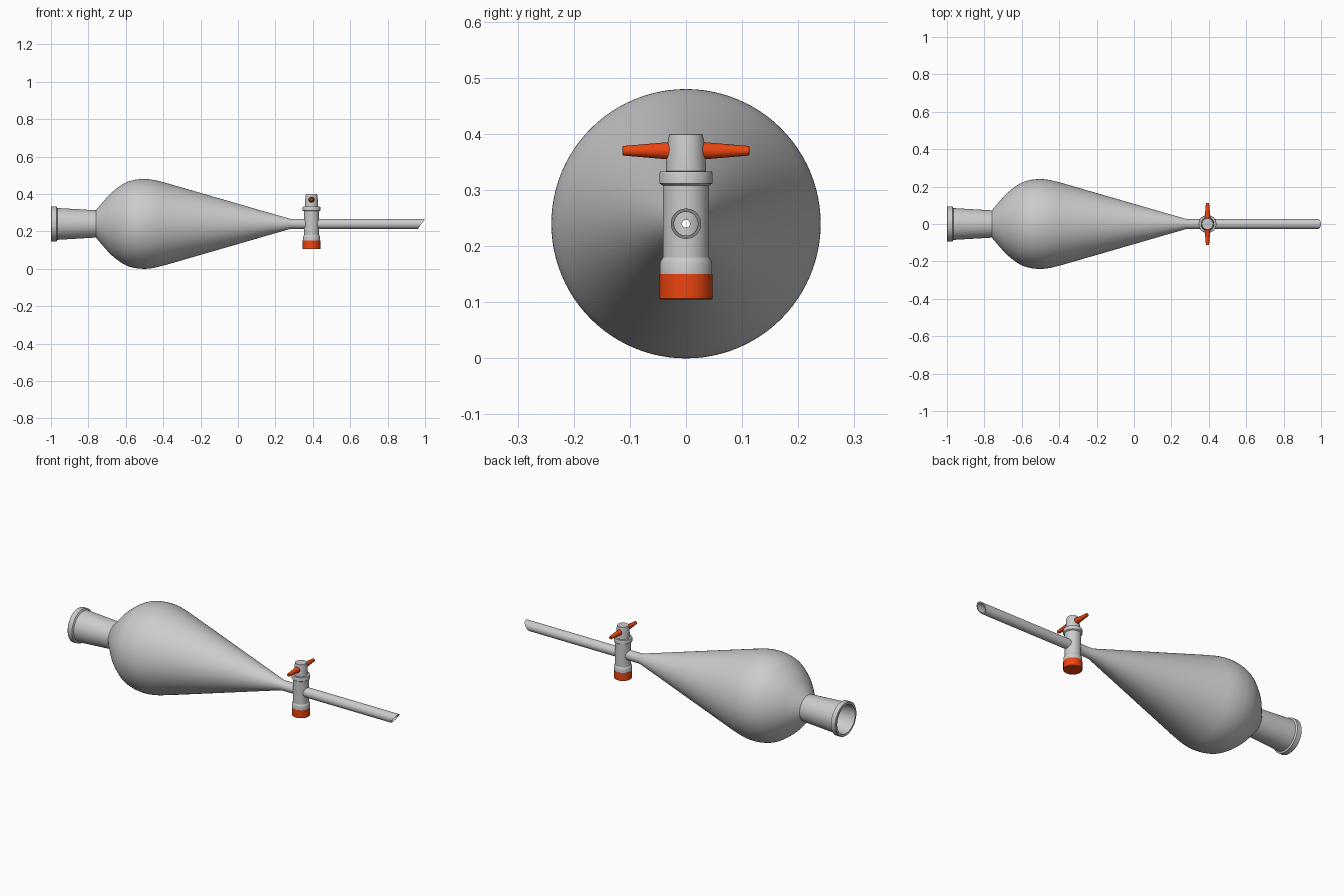
import bpy, bmesh, math
from mathutils import Vector, Matrix

if "Cube" in bpy.data.objects:
    bpy.data.objects.remove(bpy.data.objects["Cube"])

AXIS_Z = 0.24      # height of the funnel axis
VALVE_X = 0.393    # position of the stopcock
WALL = 0.0065

orange = bpy.data.materials.new("orange_plastic")
orange.diffuse_color = (0.85, 0.06, 0.005, 1)
orange.use_nodes = True
orange.node_tree.nodes["Principled BSDF"].inputs["Base Color"].default_value = orange.diffuse_color


def smooth(obj, angle=30):
    bpy.ops.object.select_all(action='DESELECT')
    obj.select_set(True)
    bpy.context.view_layer.objects.active = obj
    bpy.ops.object.shade_smooth_by_angle(angle=math.radians(angle))


def lathe(name, profile, axis='Z', origin=(0, 0, 0), closed=False, n=64, mat=None, shear=None):
    """Revolve (position, radius) pairs round an axis; r = 0 makes a pole."""
    bm = bmesh.new()
    rings = []
    for t, r in profile:
        count = 1 if r == 0 else n
        rings.append([bm.verts.new((r * math.cos(2 * math.pi * i / n),
                                    r * math.sin(2 * math.pi * i / n), t)) for i in range(count)])
    pairs = list(zip(rings, rings[1:]))
    if closed:
        pairs.append((rings[-1], rings[0]))
    for a, b in pairs:
        for i in range(n):
            j = (i + 1) % n
            quad = [a[i % len(a)], a[j % len(a)], b[j % len(b)], b[i % len(b)]]
            bm.faces.new(list(dict.fromkeys(quad)))
    if axis == 'X':
        bm.transform(Matrix.Rotation(math.pi / 2, 4, 'Y'))
    elif axis == 'Y':
        bm.transform(Matrix.Rotation(-math.pi / 2, 4, 'X'))
    if shear:
        for v in bm.verts:
            if v.co.x > shear[0]:
                v.co.x += shear[1] * v.co.z
    bm.transform(Matrix.Translation(Vector(origin)))
    bmesh.ops.recalc_face_normals(bm, faces=bm.faces)
    me = bpy.data.meshes.new(name)
    bm.to_mesh(me)
    bm.free()
    obj = bpy.data.objects.new(name, me)
    bpy.context.collection.objects.link(obj)
    if mat:
        me.materials.append(mat)
    smooth(obj)
    return obj


def spline(pts, steps=8):
    """Catmull-Rom curve through the points."""
    p = [Vector(q) for q in pts]
    p = [2 * p[0] - p[1]] + p + [2 * p[-1] - p[-2]]
    out = []
    for a, b, c, d in zip(p, p[1:], p[2:], p[3:]):
        for s in range(steps):
            t = s / steps
            out.append(0.5 * (2 * b + (c - a) * t + (2 * a - 5 * b + 4 * c - d) * t * t
                              + (3 * b - a - 3 * c + d) * t ** 3))
    return [tuple(q) for q in out] + [tuple(pts[-1])]


def bore(obj, radius):
    """Drill a hole along x through the stopcock."""
    cutter = lathe("bore_cutter", [(-0.1, 0), (-0.1, radius), (0.1, radius), (0.1, 0)],
                   'X', (VALVE_X, 0, AXIS_Z), n=48)
    cutter.hide_render = True
    mod = obj.modifiers.new("bore", 'BOOLEAN')
    mod.operation, mod.object, mod.solver = 'DIFFERENCE', cutter, 'EXACT'
    bpy.context.view_layer.objects.active = obj
    bpy.ops.object.modifier_apply(modifier=mod.name)
    bpy.data.objects.remove(cutter)
    smooth(obj)


# Funnel: pear-shaped bulb with neck, rim collar and short stem, as a hollow shell
bulb = spline([(-0.76, 0.073), (-0.727, 0.112), (-0.675, 0.168), (-0.61, 0.216),
               (-0.555, 0.235), (-0.5, 0.24), (-0.45, 0.235), (-0.39, 0.2205)])
stem_end = VALVE_X - 0.032
outer = [(-1, 0.091), (-0.997, 0.094), (-0.971, 0.094), (-0.966, 0.085)] + bulb + \
        [(0.277, 0.0275), (stem_end, 0.0265)]
inner = [(stem_end, 0.0205), (0.277, 0.021)] + [(x, r - WALL) for x, r in reversed(bulb)] + \
        [(-0.966, 0.0775), (-1, 0.08)]
lathe("funnel_body", outer + inner, 'X', (0, 0, AXIS_Z), closed=True, n=96)

# Outlet tube with a slanted tip
start = VALVE_X + 0.032
lathe("outlet_tube", [(start, 0.027), (0.981, 0.027), (0.981, 0.0213), (start, 0.0213)],
      'X', (0, 0, AXIS_Z), closed=True, shear=(0.9, 0.7))

# Stopcock barrel with a flange at each end
valve = (VALVE_X, 0, 0)
barrel = lathe("stopcock_barrel",
               [(0.15, 0.0465), (0.17, 0.0465), (0.175, 0.0445), (0.18, 0.041), (0.308, 0.041),
                (0.312, 0.0475), (0.329, 0.0475), (0.333, 0.046), (0.333, 0.033), (0.15, 0.033)],
               origin=valve, closed=True)
bore(barrel, 0.0212)

# Rotating plug with a narrow bore and tapered head
plug = lathe("stopcock_plug",
             [(0.11, 0), (0.11, 0.0328), (0.331, 0.0328), (0.334, 0.036), (0.345, 0.0355),
              (0.385, 0.0325), (0.399, 0.030), (0.4, 0.029), (0.4, 0)], origin=valve)
bore(plug, 0.007)

# Retaining cap below the barrel
lathe("retaining_cap", [(0.105, 0), (0.105, 0.0455), (0.1065, 0.047), (0.15, 0.047), (0.15, 0)],
      origin=valve, mat=orange)

# Handle arms on both sides of the plug head
for side, label in ((-1, "front"), (1, "back")):
    lathe(label + "_handle_arm",
          [(side * y, r) for y, r in ((0.015, 0), (0.015, 0.0165), (0.03, 0.0155),
                                      (0.112, 0.0085), (0.1135, 0.007), (0.1135, 0))],
          'Y', (VALVE_X, 0, 0.37), n=32, mat=orange)
